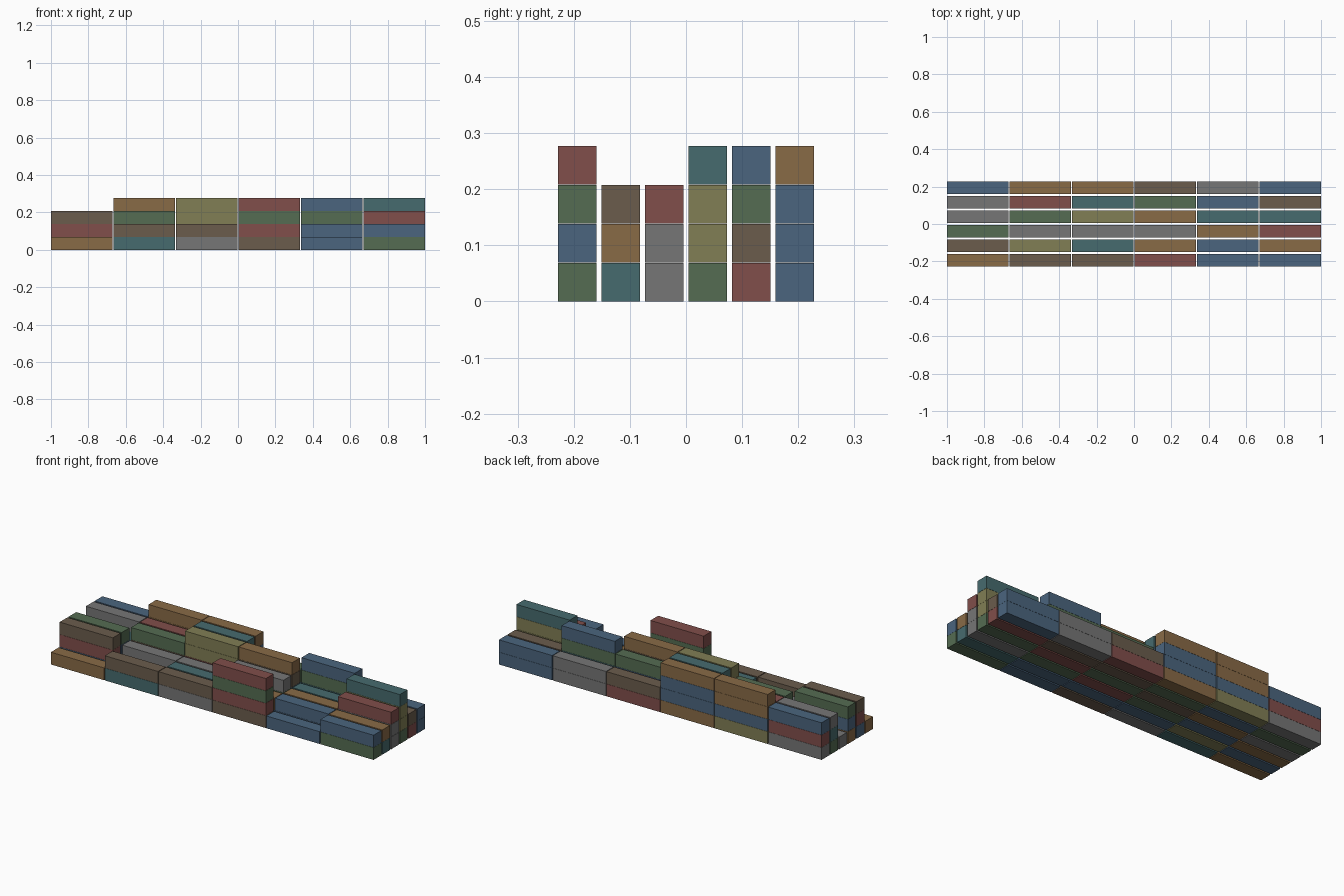
import bpy, bmesh

if "Cube" in bpy.data.objects:
    bpy.data.objects.remove(bpy.data.objects["Cube"])

# Container size and spacing
LENGTH, WIDTH, HEIGHT = 0.330, 0.0685, 0.0687
PITCH_X, PITCH_Y, PITCH_Z = 0.334, 0.0775, 0.0695

COLOURS = {
    "b": ("blue", (0.07, 0.13, 0.21)),
    "r": ("red", (0.22, 0.077, 0.07)),
    "g": ("green", (0.09, 0.15, 0.085)),
    "t": ("tan", (0.25, 0.145, 0.062)),
    "n": ("brown", (0.145, 0.107, 0.073)),
    "c": ("teal", (0.062, 0.147, 0.156)),
    "o": ("olive", (0.22, 0.21, 0.09)),
    "s": ("grey", (0.18, 0.18, 0.18)),
}

# One line per bay (-x to +x), one stack per row (front to back),
# each letter is one container from the ground up
BAYS = [
    "t    brn  tbg  s    gcs  srb",
    "cn   o    bs   tng  bcr  obtt",
    "sn   bc   gs   nroo gnbc tbbt",
    "nrgr bt   rgs  gbnt nbg  rn",
    "b    bb   gt   rc   ncgb ss",
    "gb   ct   ssr  gooc rn   bb",
]

# Shared box mesh per colour
meshes = {}
for key, (name, rgb) in COLOURS.items():
    mat = bpy.data.materials.new(name + "_paint")
    mat.diffuse_color = (*rgb, 1.0)
    mat.use_nodes = True
    mat.node_tree.nodes["Principled BSDF"].inputs["Base Color"].default_value = mat.diffuse_color
    mesh = bpy.data.meshes.new(name + "_container")
    bm = bmesh.new()
    bmesh.ops.create_cube(bm, size=1.0)
    bmesh.ops.scale(bm, vec=(LENGTH, WIDTH, HEIGHT), verts=bm.verts)
    bm.to_mesh(mesh)
    bm.free()
    mesh.materials.append(mat)
    meshes[key] = mesh

# Stacks of containers
for i, bay in enumerate(BAYS):
    for j, stack in enumerate(bay.split()):
        for k, key in enumerate(stack):
            box = bpy.data.objects.new(
                f"container_bay{i + 1}_row{j + 1}_tier{k + 1}", meshes[key])
            box.location = ((i - 2.5) * PITCH_X, (j - 2.5) * PITCH_Y,
                            HEIGHT / 2 + k * PITCH_Z)
            bpy.context.collection.objects.link(box)
